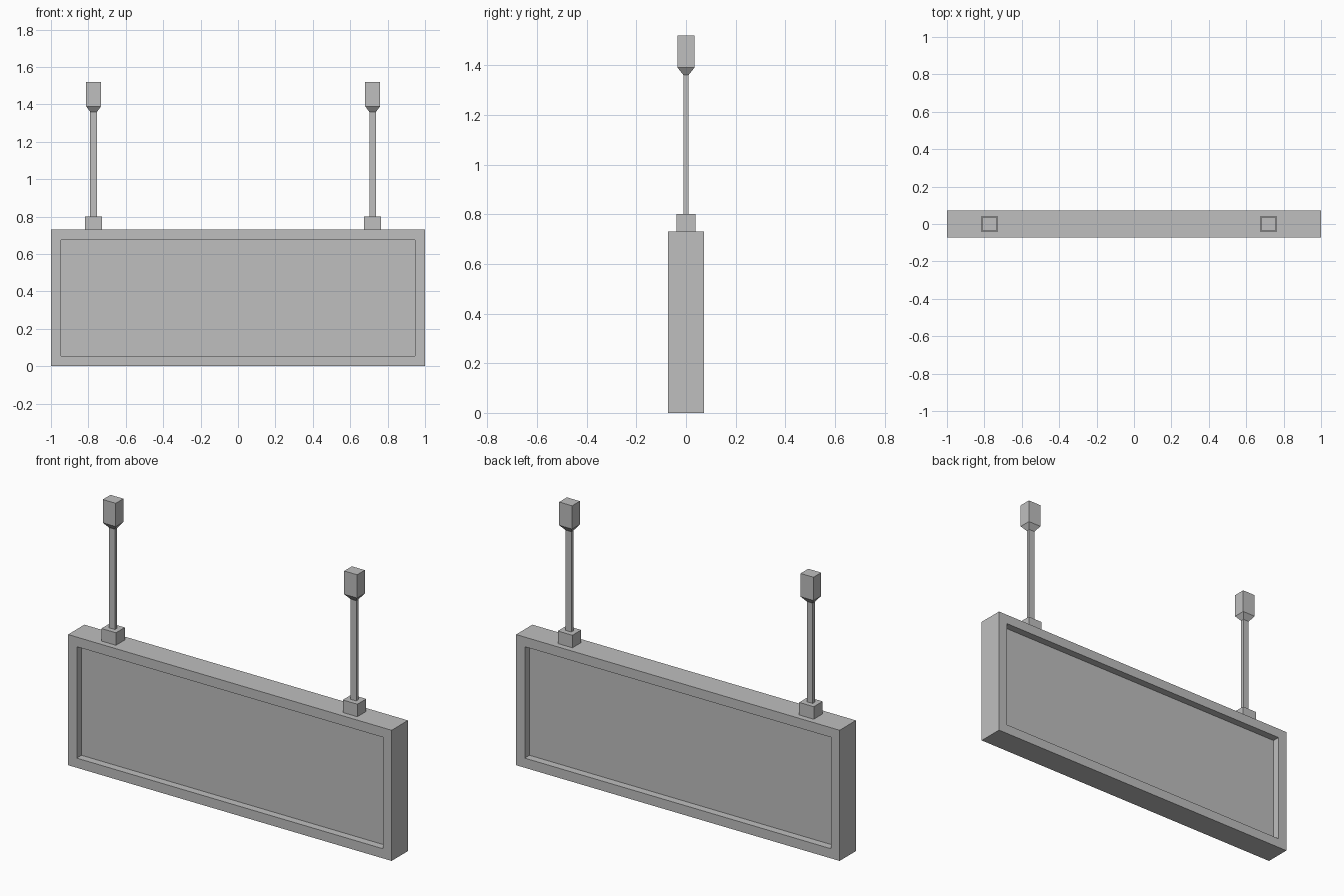
import bpy, bmesh
from mathutils import Matrix, Vector

cube = bpy.data.objects.get("Cube")
if cube:
    bpy.data.objects.remove(cube, do_unlink=True)

grey = bpy.data.materials.new("plain grey")
grey.use_nodes = True
colour = (0.52, 0.52, 0.52, 1)
grey.diffuse_color = colour
grey.node_tree.nodes["Principled BSDF"].inputs["Base Color"].default_value = colour


def finish(name, bm):
    bmesh.ops.recalc_face_normals(bm, faces=bm.faces)
    mesh = bpy.data.meshes.new(name)
    bm.to_mesh(mesh)
    bm.free()
    mesh.materials.append(grey)
    obj = bpy.data.objects.new(name, mesh)
    bpy.context.collection.objects.link(obj)
    return obj


def box(size, bottom, x=0):
    """Box standing at height bottom, centred on x."""
    bm = bmesh.new()
    centre = Vector((x, 0, bottom + size[2] / 2))
    bmesh.ops.create_cube(bm, size=1, matrix=Matrix.LocRotScale(centre, None, Vector(size)))
    return bm


# Sign case with a recessed panel on front and back
bm = box((2, 0.144, 0.73), 0)
bm.normal_update()
for face in [f for f in bm.faces if abs(f.normal.y) > 0.9]:
    bmesh.ops.inset_region(bm, faces=[face], thickness=0.076)
    inward = face.normal * -0.042
    # Second, zero-width inset makes the walls of the recess
    bmesh.ops.inset_region(bm, faces=[face], thickness=0)
    bmesh.ops.translate(bm, verts=face.verts, vec=inward)
finish("sign_case", bm)

# Two hangers: foot bracket, flat rod and tapered ceiling mount
POLE = (0.036, 0.02)
MOUNT = (0.08, 0.068)
for side, x in (("right", -0.772), ("left", 0.72)):
    finish(side + "_foot_bracket", box((0.09, 0.078, 0.07), 0.73, x))
    finish(side + "_hanger_rod", box((*POLE, 0.565), 0.798, x))

    bm = box((*MOUNT, 0.13), 1.39, x)
    bm.normal_update()
    base = next(f for f in bm.faces if f.normal.z < -0.9)
    taper = bmesh.ops.extrude_face_region(bm, geom=[base])
    verts = [g for g in taper["geom"] if isinstance(g, bmesh.types.BMVert)]
    if base.is_valid:
        bm.faces.remove(base)
    for v in verts:
        v.co.x = x + (v.co.x - x) * POLE[0] / MOUNT[0]
        v.co.y *= POLE[1] / MOUNT[1]
        v.co.z = 1.36
    finish(side + "_ceiling_mount", bm)
